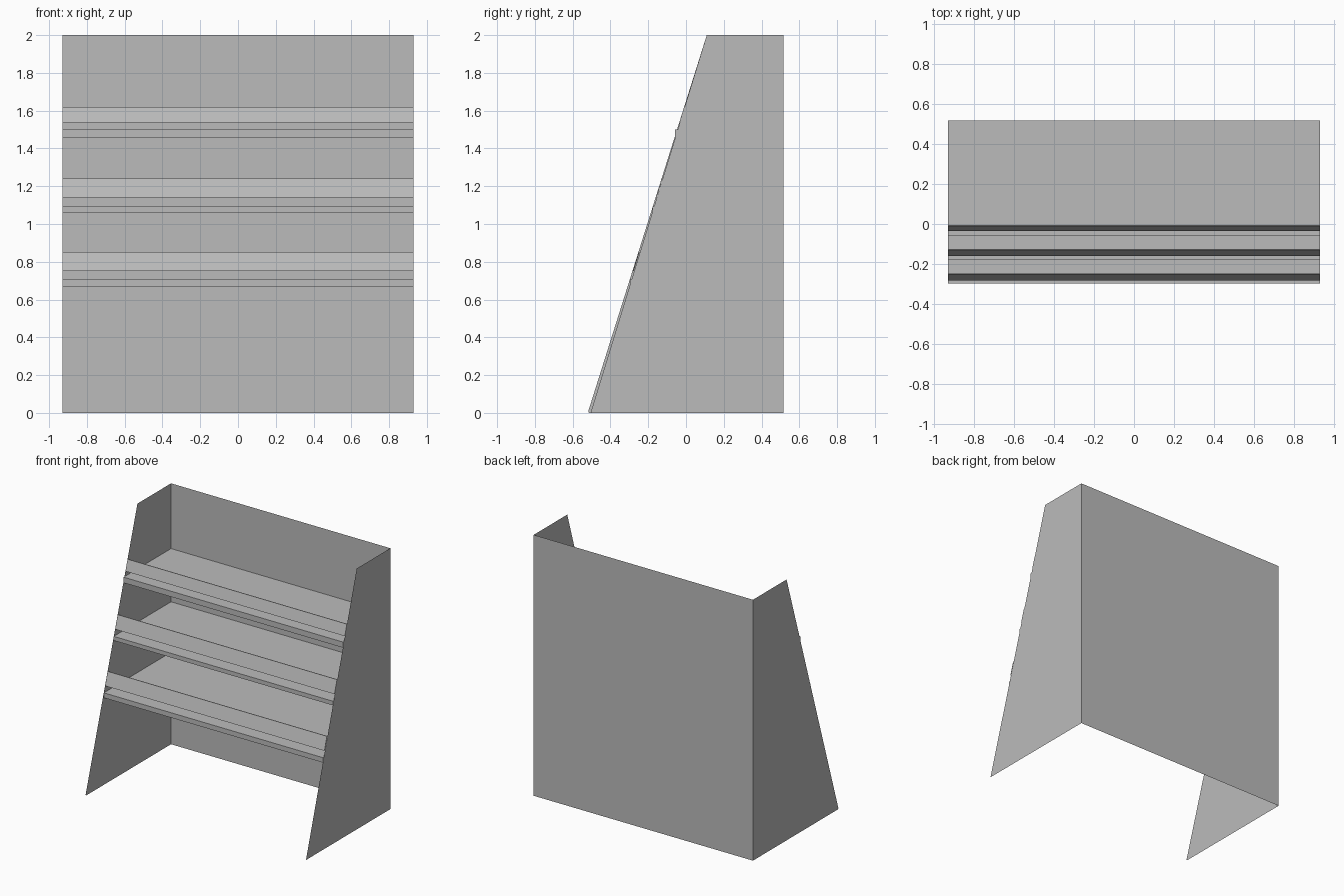
import bpy

if "Cube" in bpy.data.objects:
    bpy.data.objects.remove(bpy.data.objects["Cube"])

HALF_W = 0.93   # half width of the unit
BACK = 0.517    # y of the back sheet

grey = bpy.data.materials.new("plain grey")
grey.diffuse_color = (0.5, 0.5, 0.5, 1)
grey.use_nodes = True
grey.node_tree.nodes["Principled BSDF"].inputs["Base Color"].default_value = grey.diffuse_color


def add_mesh(name, verts, faces):
    mesh = bpy.data.meshes.new(name)
    mesh.from_pydata(verts, [], faces)
    mesh.materials.append(grey)
    obj = bpy.data.objects.new(name, mesh)
    bpy.context.collection.objects.link(obj)
    return obj


def bar(name, profile):
    """Extrude a (y, z) profile across the full width, with closed ends."""
    n = len(profile)
    verts = [(x, y, z) for x in (-HALF_W, HALF_W) for y, z in profile]
    faces = [(i, i + n, (i + 1) % n + n, (i + 1) % n) for i in range(n)]
    faces += [tuple(range(n)), tuple(reversed(range(n, 2 * n)))]
    return add_mesh(name, verts, faces)


# Back sheet
add_mesh("back_panel",
         [(-HALF_W, BACK, 0), (HALF_W, BACK, 0), (HALF_W, BACK, 2), (-HALF_W, BACK, 2)],
         [(0, 3, 2, 1)])

# Sloping side sheets; the left one reaches slightly further forward
right = [(-0.505, 0), (BACK, 0), (BACK, 2), (0.11, 2)]
left = [(-0.517, 0.01), (-0.514, 0), (BACK, 0), (BACK, 2), (0.11, 2)]
add_mesh("right_side", [(HALF_W, y, z) for y, z in right], [(0, 1, 2, 3)])
add_mesh("left_side", [(-HALF_W, y, z) for y, z in left], [(4, 3, 2, 1, 0)])

# Level shelves, each with a thin sloping retaining lip above its front edge:
# (shelf front y, shelf bottom z, shelf top z, lip bottom y, z, lip top y, z)
levels = [(-0.297, 0.667, 0.705, -0.281, 0.752, -0.251, 0.852),
          (-0.177, 1.060, 1.092, -0.160, 1.140, -0.129, 1.240),
          (-0.057, 1.457, 1.500, -0.035, 1.537, -0.010, 1.620)]
for i, (front, z0, z1, ya, za, yb, zb) in enumerate(levels, 1):
    bar(f"shelf_{i}", [(front, z0), (front, z1), (BACK, z1), (BACK, z0)])
    bar(f"shelf_lip_{i}", [(ya, za), (yb, zb), (yb + 0.005, zb), (ya + 0.005, za)])
